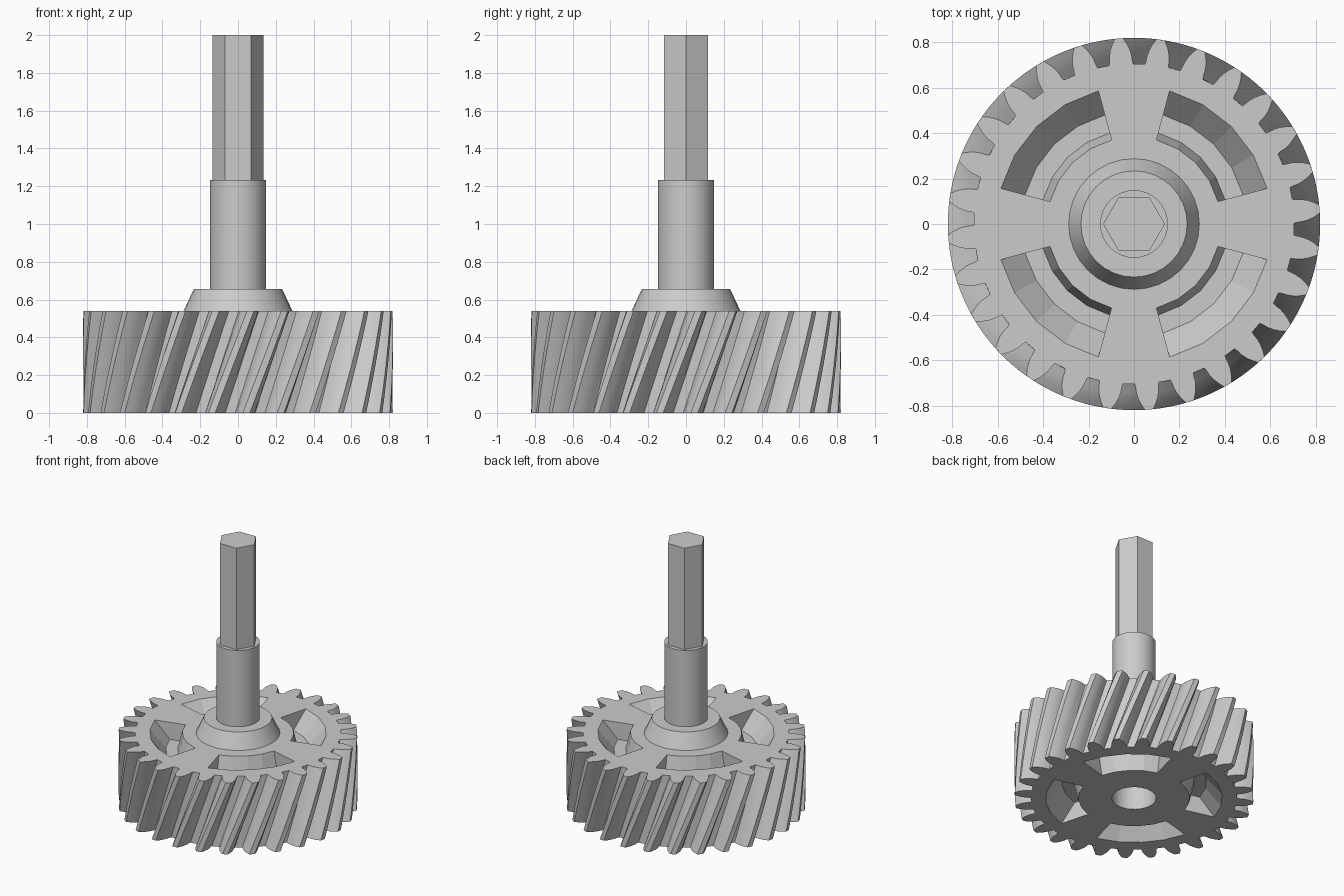
import bpy
import bmesh
from math import radians, sin, cos, pi, hypot

cube = bpy.data.objects.get("Cube")
if cube:
    bpy.data.objects.remove(cube, do_unlink=True)

GEAR_H = 0.54
TEETH = 28
TWIST = radians(14.4)
LAYERS = 10

grey = bpy.data.materials.new("light_grey")
grey.use_nodes = True
grey.diffuse_color = (0.6, 0.6, 0.6, 1)
grey.node_tree.nodes["Principled BSDF"].inputs["Base Color"].default_value = grey.diffuse_color


def polar(r, a, z):
    return (r * cos(a), r * sin(a), z)


def finish(name, bm):
    bmesh.ops.recalc_face_normals(bm, faces=bm.faces)
    mesh = bpy.data.meshes.new(name)
    bm.to_mesh(mesh)
    bm.free()
    mesh.materials.append(grey)
    obj = bpy.data.objects.new(name, mesh)
    bpy.context.collection.objects.link(obj)
    return obj


def activate(obj):
    bpy.ops.object.select_all(action="DESELECT")
    obj.select_set(True)
    bpy.context.view_layer.objects.active = obj


def skin(name, rings):
    """Closed solid through a stack of equal point loops."""
    bm = bmesh.new()
    loops = [[bm.verts.new(p) for p in ring] for ring in rings]
    n = len(loops[0])
    for low, high in zip(loops, loops[1:]):
        for i in range(n):
            j = (i + 1) % n
            bm.faces.new((low[i], low[j], high[j], high[i]))
    bm.faces.new(loops[0][::-1])
    bm.faces.new(loops[-1])
    return finish(name, bm)


def turned(name, profile, sides):
    """Round solid from (radius, height) pairs."""
    return skin(name, [[polar(r, 2 * pi * i / sides, z) for i in range(sides)]
                       for r, z in profile])


def cut(target, cutter):
    cutter.hide_render = True
    activate(target)
    mod = target.modifiers.new("cut", "BOOLEAN")
    mod.operation = "DIFFERENCE"
    mod.solver = "EXACT"
    mod.object = cutter
    bpy.ops.object.modifier_apply(modifier=mod.name)
    bpy.data.objects.remove(cutter, do_unlink=True)


# Helical gear: tooth flank as (radius, half angle in degrees)
flank = [(0.706, 4.3), (0.718, 4.05), (0.745, 3.75), (0.77, 3.2), (0.795, 2.35), (0.82, 1.3)]
tooth = [(r, -a) for r, a in flank] + [(r, a) for r, a in reversed(flank)]
top_phase = radians(4.63)
rings = []
for k in range(LAYERS + 1):
    t = k / LAYERS
    turn = top_phase - TWIST * (1 - t)
    rings.append([polar(r, turn + 2 * pi * i / TEETH + radians(a), GEAR_H * t)
                  for i in range(TEETH) for r, a in tooth])
gear = skin("helical_gear", rings)

# Central bore
cut(gear, turned("bore_cutter", [(0.152, -0.1), (0.152, GEAR_H + 0.1)], 32))

# Tapered pockets between the four spokes, on both faces
DEPTH = 0.13
ARC = 4


def pocket_ring(inner, outer, start, z):
    angles = [start + radians(60) * i / ARC for i in range(ARC + 1)]
    return ([polar(outer, a, z) for a in angles]
            + [polar(inner, a, z) for a in reversed(angles)])


for face_z, inward in ((GEAR_H, -1), (0, 1)):
    for quarter in range(4):
        start = radians(15 + 90 * quarter)
        cut(gear, skin("pocket_cutter", [
            pocket_ring(0.415, 0.497, start, face_z + inward * DEPTH),
            pocket_ring(0.383, 0.607, start, face_z),
            pocket_ring(0.383, 0.607, start, face_z - inward * 0.05)]))

# Hub collar and round shaft
shaft = turned("hub_and_shaft", [(0.288, GEAR_H), (0.234, 0.655), (0.149, 0.655),
                                 (0.149, 1.232)], 32)

# Hexagonal drive end
drive = turned("hex_drive", [(0.136, 1.232), (0.136, 2.0)], 6)

for obj in (gear, shaft, drive):
    activate(obj)
    bpy.ops.object.shade_smooth_by_angle(angle=radians(30))

# Pocket walls stay faceted
for poly in gear.data.polygons:
    c = poly.center
    if 0.2 < hypot(c.x, c.y) < 0.65:
        poly.use_smooth = False
